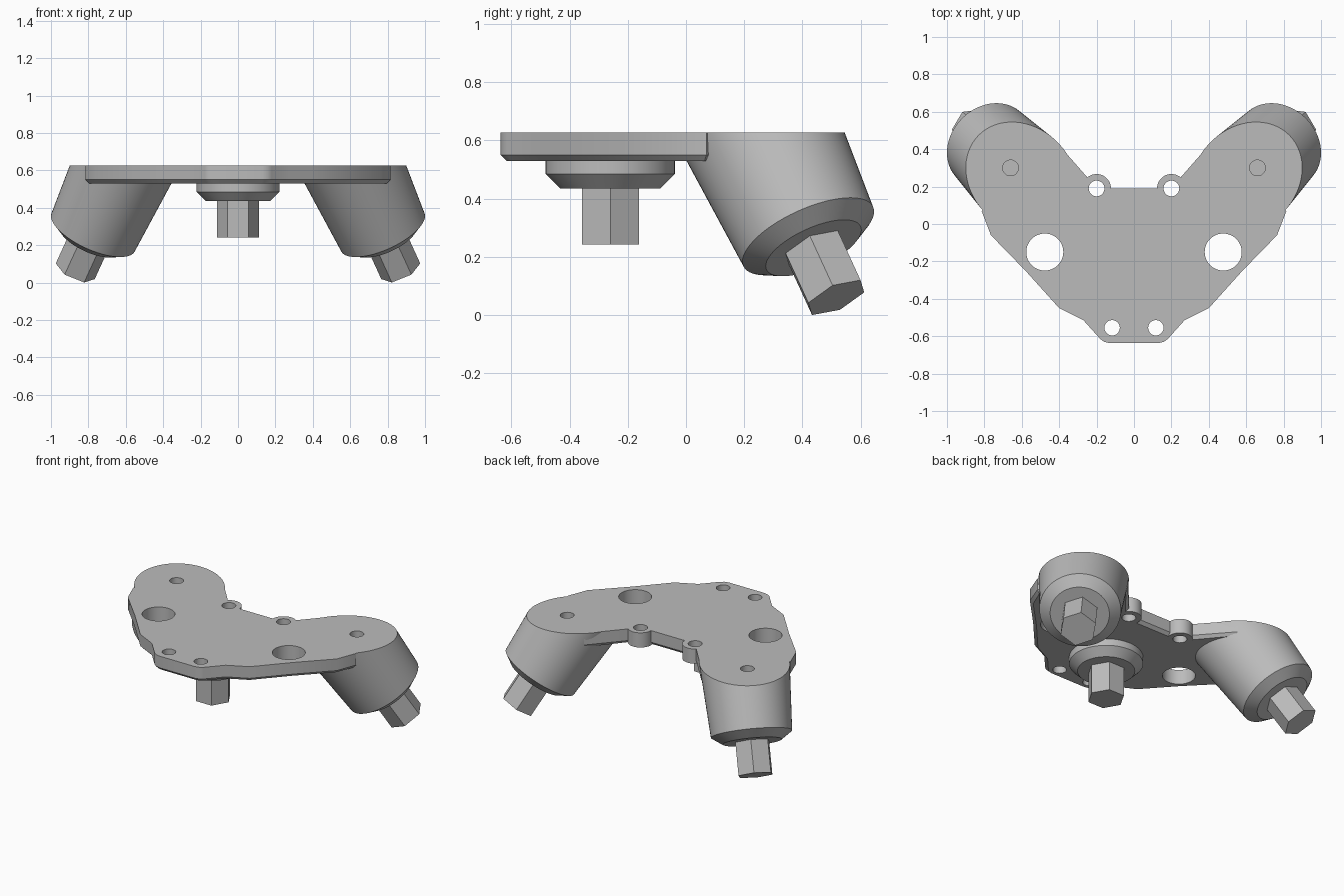
import bpy, bmesh
from math import sin, cos, tau, radians
from mathutils import Vector

cube = bpy.data.objects.get("Cube")
if cube:
    bpy.data.objects.remove(cube, do_unlink=True)

grey = bpy.data.materials.new("light_grey")
grey.use_nodes = True
COLOUR = (0.5, 0.5, 0.5, 1)
grey.diffuse_color = COLOUR
grey.node_tree.nodes["Principled BSDF"].inputs["Base Color"].default_value = COLOUR

TOP, BOTTOM, CHAMFER = 0.627, 0.53, 0.02


def finish(bm, name):
    bmesh.ops.recalc_face_normals(bm, faces=bm.faces[:])
    mesh = bpy.data.meshes.new(name)
    bm.to_mesh(mesh)
    bm.free()
    mesh.materials.append(grey)
    obj = bpy.data.objects.new(name, mesh)
    bpy.context.collection.objects.link(obj)
    return obj


def lathe(name, profile, origin, frame, sides=64, phase=0.0, cut_z=None):
    """Capped turned solid: profile holds (radius, distance along the axis)."""
    u, v, axis = frame
    bm = bmesh.new()
    rings = []
    for r, d in profile:
        angles = [phase + tau * i / sides for i in range(sides)]
        rings.append([bm.verts.new(origin + axis * d + (u * cos(a) + v * sin(a)) * r)
                      for a in angles])
    for a, b in zip(rings, rings[1:]):
        for i in range(sides):
            j = (i + 1) % sides
            bm.faces.new((a[i], a[j], b[j], b[i]))
    bm.faces.new(rings[0])
    bm.faces.new(rings[-1])
    if cut_z is not None:
        geom = bm.verts[:] + bm.edges[:] + bm.faces[:]
        bmesh.ops.bisect_plane(bm, geom=geom, plane_co=(0, 0, cut_z),
                               plane_no=(0, 0, 1), clear_outer=True)
        bmesh.ops.holes_fill(bm, edges=[e for e in bm.edges if e.is_boundary], sides=0)
    return finish(bm, name)


UPRIGHT = (Vector((1, 0, 0)), Vector((0, 1, 0)), Vector((0, 0, -1)))


def cylinder(name, x, y, r, z_top, z_low):
    return lathe(name, [(r, 0), (r, z_top - z_low)], Vector((x, y, z_top)), UPRIGHT)


def drill(obj, holes):
    """Cut round holes (x, y, radius, floor height)."""
    bpy.context.view_layer.objects.active = obj
    for x, y, r, floor in holes:
        cutter = cylinder("hole_cutter", x, y, r, TOP + 0.1, floor)
        cutter.hide_render = True
        mod = obj.modifiers.new("hole", "BOOLEAN")
        mod.operation, mod.solver, mod.object = "DIFFERENCE", "EXACT", cutter
        bpy.ops.object.modifier_apply(modifier=mod.name)
        bpy.data.objects.remove(cutter, do_unlink=True)


# Plate: half outline mirrored, with a chamfered lower rim
half = [(0.13, -0.637), (0.16, -0.63), (0.18, -0.615), (0.27, -0.515), (0.40, -0.45),
        (0.58, -0.25), (0.765, -0.06), (0.815, 0.07), (0.56, 0.24), (0.43, 0.455),
        (0.25, 0.25), (0.2, 0.19)]
outline = half + [(-x, y) for x, y in reversed(half)]
bm = bmesh.new()
face = bm.faces.new([bm.verts.new((x, y, TOP)) for x, y in outline])
new = bmesh.ops.extrude_face_region(bm, geom=[face], use_keep_orig=True)["geom"]
for v in new:
    if isinstance(v, bmesh.types.BMVert):
        v.co.z = BOTTOM + CHAMFER
floor = next(f for f in new if isinstance(f, bmesh.types.BMFace))
bmesh.ops.recalc_face_normals(bm, faces=bm.faces[:])
bmesh.ops.inset_region(bm, faces=[floor], thickness=CHAMFER, depth=CHAMFER)
plate = finish(bm, "plate")
holes = []
for s in (1, -1):
    holes += [(s * 0.2, 0.19, 0.042, 0.4), (s * 0.477, -0.15, 0.099, 0.4),
              (s * 0.117, -0.555, 0.041, 0.4)]
drill(plate, holes)
parts = [plate]

# Central foot with its hexagonal stud
foot = Vector((0, -0.26, BOTTOM + 0.02))
parts.append(lathe("centre_foot", [(0.222, 0), (0.222, 0.065), (0.172, 0.115)], foot, UPRIGHT))
lathe("centre_stud", [(0.113, 0.1), (0.113, 0.308)], foot, UPRIGHT, sides=6)

# Splayed legs, studs and rear screw bosses
for s, side in ((1, "left"), (-1, "right")):
    axis = Vector((s * 0.385, 0.385, -0.839)).normalized()
    across = Vector((-s, 1, 0)).normalized()
    outward = across.cross(axis) * s
    if outward.z < 0:
        outward = -outward
    frame = (outward, across, axis)
    rim = Vector((s * 0.774, 0.42, 0.27))
    leg = lathe(side + "_leg", [(0.287, -0.7), (0.245, 0), (0.178, 0.047)],
                rim, frame, cut_z=TOP)
    drill(leg, [(s * 0.66, 0.3, 0.042, BOTTOM)])
    lathe(side + "_stud", [(0.113, 0.03), (0.113, 0.25)], rim, frame,
          sides=6, phase=radians(13))
    boss = cylinder(side + "_boss", s * 0.2, 0.19, 0.077, TOP, BOTTOM)
    drill(boss, [(s * 0.2, 0.19, 0.042, 0.4)])
    parts += [leg, boss]

# Smooth the round walls, keep rims crisp
bpy.ops.object.select_all(action="DESELECT")
for obj in parts:
    obj.select_set(True)
bpy.context.view_layer.objects.active = plate
bpy.ops.object.shade_smooth_by_angle(angle=radians(25))
